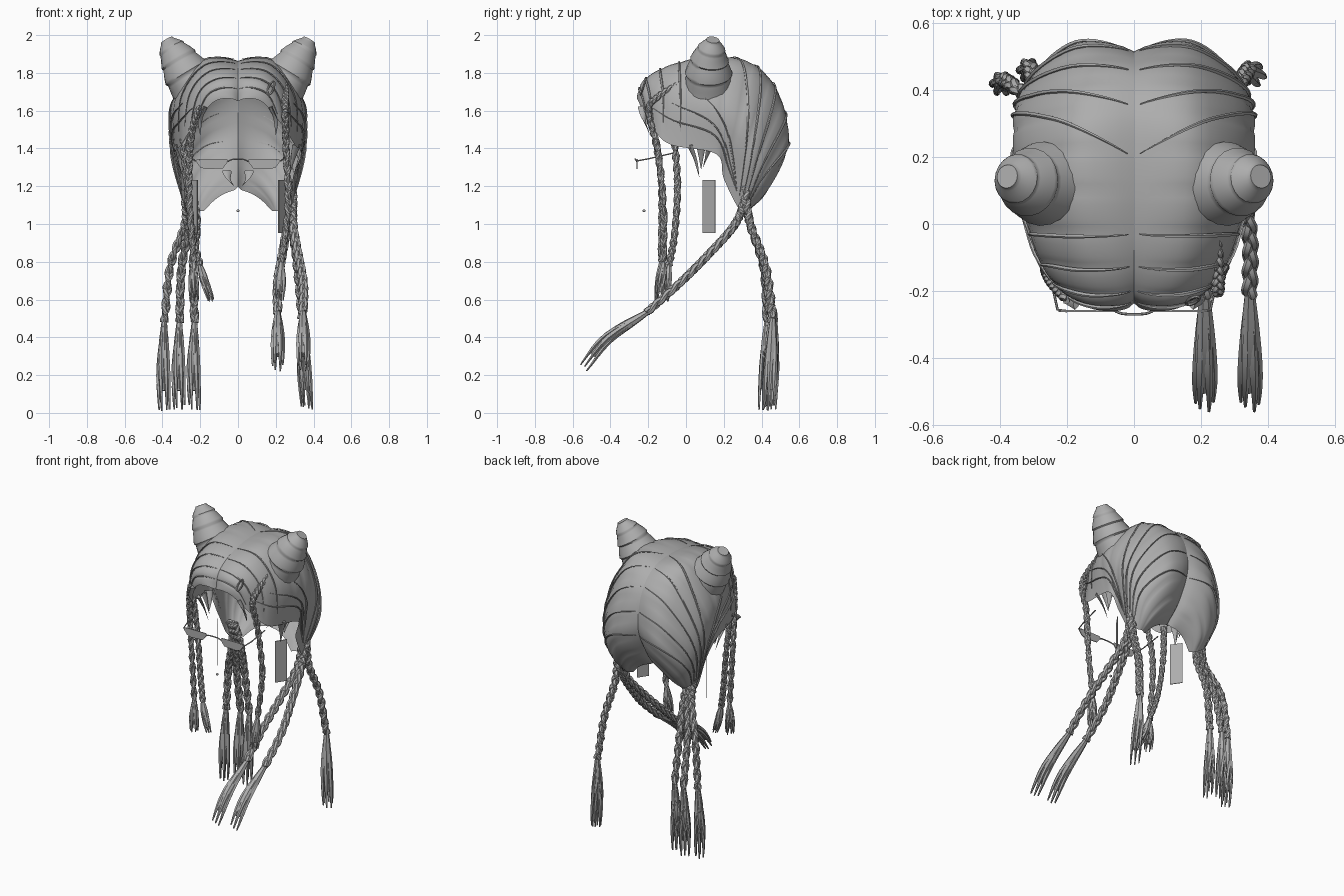
import bpy, bmesh, math, random
from mathutils import Vector

random.seed(4)
if "Cube" in bpy.data.objects:
    bpy.data.objects.remove(bpy.data.objects["Cube"])

grey = bpy.data.materials.new("soft_grey")
grey.use_nodes = True
grey.diffuse_color = (0.42, 0.42, 0.42, 1)
grey.node_tree.nodes["Principled BSDF"].inputs["Base Color"].default_value = grey.diffuse_color


def finish(name, bm, smooth=True):
    bmesh.ops.recalc_face_normals(bm, faces=bm.faces)
    mesh = bpy.data.meshes.new(name)
    bm.to_mesh(mesh)
    bm.free()
    mesh.materials.append(grey)
    obj = bpy.data.objects.new(name, mesh)
    bpy.context.collection.objects.link(obj)
    if smooth:
        bpy.ops.object.select_all(action='DESELECT')
        obj.select_set(True)
        bpy.context.view_layer.objects.active = obj
        bpy.ops.object.shade_smooth_by_angle(angle=math.radians(50))


def spline(pts, f):
    """Smooth curve through pts, f from 0 to 1."""
    pts = [Vector(p) for p in pts]
    s = min(max(f, 0), 1) * (len(pts) - 1)
    i = min(int(s), len(pts) - 2)
    t = s - i
    b, c = pts[i], pts[i + 1]
    a = pts[i - 1] if i else b * 2 - c
    d = pts[i + 2] if i + 2 < len(pts) else c * 2 - b
    return (b * 2 + (c - a) * t + (a * 2 - b * 5 + c * 4 - d) * t * t
            + (b * 3 - a - c * 3 + d) * t ** 3) / 2


def sample(pts, n):
    return [spline(pts, i / n) for i in range(n + 1)]


def tube(bm, pts, sides=6, flat=1.0):
    """Tube through (x, y, z, radius) points."""
    rings = []
    for i, p in enumerate(pts):
        axis = (pts[min(i + 1, len(pts) - 1)] - pts[max(i - 1, 0)]).to_3d()
        q = axis.to_track_quat('Z', 'Y')
        ring = []
        for k in range(sides):
            a = math.tau * k / sides
            ring.append(bm.verts.new(p.to_3d() + q @ Vector((math.cos(a), math.sin(a) * flat, 0)) * p[3]))
        rings.append(ring)
    for r, s in zip(rings, rings[1:]):
        for k in range(sides):
            bm.faces.new((r[k], r[k - 1], s[k - 1], s[k]))
    bm.faces.new(rings[0])
    bm.faces.new(rings[-1])


# Hair cap: each row is one lock from the parting down to the hairline
LOCKS = [
    [(0, -.255, 1.66), (.07, -.26, 1.665), (.13, -.25, 1.645), (.19, -.22, 1.58)],
    [(0, -.22, 1.77), (.12, -.22, 1.75), (.2, -.2, 1.68), (.25, -.17, 1.5)],
    [(0, -.08, 1.85), (.17, -.08, 1.82), (.28, -.07, 1.67), (.3, -.08, 1.42)],
    [(0, .13, 1.885), (.2, .13, 1.86), (.34, .12, 1.65), (.335, .16, 1.37)],
    [(0, .35, 1.86), (.2, .33, 1.82), (.355, .28, 1.55), (.29, .2, 1.24)],
    [(0, .49, 1.73), (.19, .47, 1.65), (.34, .38, 1.4), (.28, .28, 1.08)],
    [(0, .535, 1.5), (.17, .535, 1.42), (.28, .43, 1.25), (.25, .32, 1.07)],
    [(0, .45, 1.3), (.11, .46, 1.25), (.19, .41, 1.15), (.21, .33, 1.07)],
    [(0, .33, 1.18), (.06, .34, 1.165), (.12, .33, 1.13), (.18, .31, 1.07)],
]
CENTRE = Vector((0, .13, 1.45))


def cap_point(u, v, side, lift=0.0):
    p = spline([spline(row, v) for row in LOCKS], u)
    out = (p - CENTRE).normalized()
    groove = abs(math.sin(u * math.pi * 14)) ** .5 * .006 * math.sin(math.pi * v)
    cleft = -.022 * math.exp(-v * 14)
    p += out * (groove + cleft + lift)
    if v == 0:
        p.x = 0
    return Vector((p.x * side, p.y, p.z))


for side, label in ((1, "left"), (-1, "right")):
    bm = bmesh.new()
    nu, nv = 84, 16
    grid = [[bm.verts.new(cap_point(i / nu, j / nv, side)) for j in range(nv + 1)] for i in range(nu + 1)]
    for i in range(nu):
        for j in range(nv):
            bm.faces.new((grid[i][j], grid[i + 1][j], grid[i + 1][j + 1], grid[i][j + 1]))
    finish(label + "_hair_cap", bm)

    # A few flat raised locks sweeping over the cap to the gather point
    bm = bmesh.new()
    sweeps = [(.07 + .07 * k, .03, .07 + .07 * k, .9) for k in range(4)]
    sweeps += [(.15 + .1 * k, .8 - .08 * k, .58, .95) for k in range(3)]
    sweeps += [(.42 + .09 * k, .03, .6 + .025 * k, .95) for k in range(5)]
    for u0, v0, u1, v1 in sweeps:
        lock = []
        for i in range(25):
            f = i / 24
            p = cap_point(u0 + (u1 - u0) * f, v0 + (v1 - v0) * f, side, .004)
            lock.append(Vector((*p, .002 + .005 * math.sin(math.pi * f))))
        tube(bm, lock, 5, .6)
    finish(label + "_raised_locks", bm)

    # Horn shaped bun wound in soft overlapping tiers
    bm = bmesh.new()
    core = [(.23, .12, 1.73, .128), (.275, .12, 1.8, .122), (.315, .125, 1.87, .1),
            (.352, .135, 1.93, .072), (.378, .142, 1.975, .034)]
    wound = []
    for i, p in enumerate(sample(core, 32)):
        p.x *= side
        p[3] *= 1.03 - .08 * (i % 8) / 7
        wound.append(p)
    tube(bm, wound, 20)
    finish(label + "_horn_bun", bm)

    # Wispy locks at the temple, sideburn and nape
    bm = bmesh.new()
    wisps = [[(.31, .02, 1.42), (.29, .05, 1.34), (.27, .07, 1.25)],
             [(.31, .08, 1.42), (.29, .08, 1.36), (.27, .08, 1.29)],
             [(.31, .13, 1.42), (.29, .11, 1.36), (.28, .09, 1.3)],
             [(.17, -.23, 1.62), (.2, -.22, 1.55), (.2, -.19, 1.47)],
             [(.06, .32, 1.28), (.05, .29, 1.24), (.02, .27, 1.2)]]
    for w in wisps:
        tube(bm, [Vector((p.x * side, p.y, p.z, .026 * (1.03 - i / 8)))
                  for i, p in enumerate(sample(w, 8))], 6, .4)
    finish(label + "_wisps", bm)

    # Flat hanging earring set diagonally
    bm = bmesh.new()
    bmesh.ops.create_cube(bm, size=1)
    for v in bm.verts:
        a, b, c = v.co
        v.co = (side * (.237 + a * .045 + b * .003), .122 + a * .065 - b * .003, 1.092 + c * .28)
    finish(label + "_earring", bm, False)


# Three strand braids, each ending in a full tuft; tail is a path from the tie
def braid(name, path, width, turns, tail, flare=1.3):
    bm = bmesh.new()
    n = turns * 12
    mid = sample(path, n)
    for s in range(3):
        strand = []
        for i, p in enumerate(mid):
            q = (mid[min(i + 1, n)] - mid[max(i - 1, 0)]).to_track_quat('Z', 'Y')
            a = math.tau * (i / 24 + s / 3)
            off = q @ Vector((math.sin(a) * width * .5, math.sin(2 * a) * width * .4, 0))
            strand.append(Vector((*(p + off), width * .62)))
        tube(bm, strand, 6)
    end = mid[-1]
    route = [end] + [Vector(t) for t in tail]
    q = (route[-1] - end).to_track_quat('Z', 'Y')
    for s in range(6):
        a = math.tau * s / 6
        out = q @ Vector((math.cos(a), math.sin(a), 0)) * width * flare
        reach = 1 - random.uniform(0, .07)
        lock = []
        for i in range(9):
            f = i / 8
            p = spline(route, f * reach) + out * (.2 + .8 * math.sin(f * 1.9))
            lock.append(Vector((*p, width * (.45 + .3 * math.sin(f * math.pi) - .25 * f))))
        tube(bm, lock, 5, .8)
    tube(bm, [Vector((*spline(route, i / 9), width * (.7 + .6 * math.sin(i / 7 * math.pi)))) for i in range(8)], 7)
    finish(name, bm)


for k, (x, y) in enumerate(((-.39, .42), (-.31, .46), (-.23, .44))):
    braid("right_back_braid_%d" % (k + 1),
          [(-.28 + .02 * k, .31, 1.15), (-.28 + .03 * k, .34, 1.0), (x * .75 - .065, .41, .78), (x, y + .01, .48)],
          .022, 7, [(x - .005, y, .25), (x, y - .01, .01)])
braid("left_back_braid", [(.29, .31, 1.22), (.29, .34, 1.0), (.315, .42, .78), (.34, .46, .5)],
      .023, 8, [(.35, .45, .26), (.365, .44, .01)])
for label, x, w in (("inner", .21, .26), ("outer", .345, .29)):
    braid("left_forward_%s_braid" % label,
          [(w, .32, 1.15), (w, .26, 1.0), ((w + x) / 2, .12, .84), (x, -.03, .69), (x, -.21, .53)],
          .023, 9, [(x, -.42, .39), (x, -.545, .235)], 1.2)
braid("left_front_braid", [(.245, -.04, 1.74), (.25, -.14, 1.68), (.25, -.2, 1.6), (.255, -.15, 1.4),
                           (.265, -.12, 1.1), (.23, -.12, .8)], .018, 12, [(.225, -.13, .7), (.22, -.14, .59)])
braid("right_front_braid", [(-.2, -.22, 1.62), (-.245, -.17, 1.48), (-.26, -.13, 1.2), (-.235, -.13, .8)],
      .018, 10, [(-.235, -.135, .7), (-.23, -.14, .59)])
braid("right_inner_braid", [(-.29, -.06, 1.45), (-.27, -.045, 1.2), (-.24, -.06, .95), (-.2, -.09, .78)],
      .018, 8, [(-.175, -.1, .69), (-.14, -.11, .59)], .9)

# Spectacles with narrow lenses, bridge and side arms
for side, label in ((1, "left"), (-1, "right")):
    bm = bmesh.new()
    outline = [(.05, 1.335), (.06, 1.345), (.21, 1.345), (.225, 1.335), (.2, 1.3), (.17, 1.29), (.08, 1.295)]
    face = bm.faces.new([bm.verts.new((side * x, -.262, z)) for x, z in outline])
    new = bmesh.ops.extrude_face_region(bm, geom=[face])["geom"]
    bmesh.ops.translate(bm, vec=(0, .005, 0), verts=[g for g in new if isinstance(g, bmesh.types.BMVert)])
    finish(label + "_lens", bm, False)
    bm = bmesh.new()
    tube(bm, [Vector((side * x, y, z, .004)) for x, y, z in
              ((.2, -.26, 1.34), (.228, -.255, 1.335), (.24, -.2, 1.345), (.25, -.07, 1.375))], 6)
    finish(label + "_spectacle_arm", bm)
bm = bmesh.new()
tube(bm, sample([(-.055, -.26, 1.33, .004), (-.03, -.268, 1.342, .004), (.03, -.268, 1.342, .004),
                 (.055, -.26, 1.33, .004)], 8), 6)
finish("spectacle_bridge", bm)

# Small stud and hair clip
bm = bmesh.new()
bmesh.ops.create_uvsphere(bm, u_segments=10, v_segments=6, radius=.008)
bmesh.ops.translate(bm, vec=(0, -.222, 1.07), verts=bm.verts)
finish("face_stud", bm)
bm = bmesh.new()
loop = []
for i in range(17):
    a = math.tau * i / 16
    loop.append(Vector((.175 + .015 * math.cos(a) + .012 * math.sin(a), -.228 + .012 * math.sin(a),
                        1.72 + .036 * math.sin(a), .005)))
tube(bm, loop, 6)
finish("hair_clip", bm)
